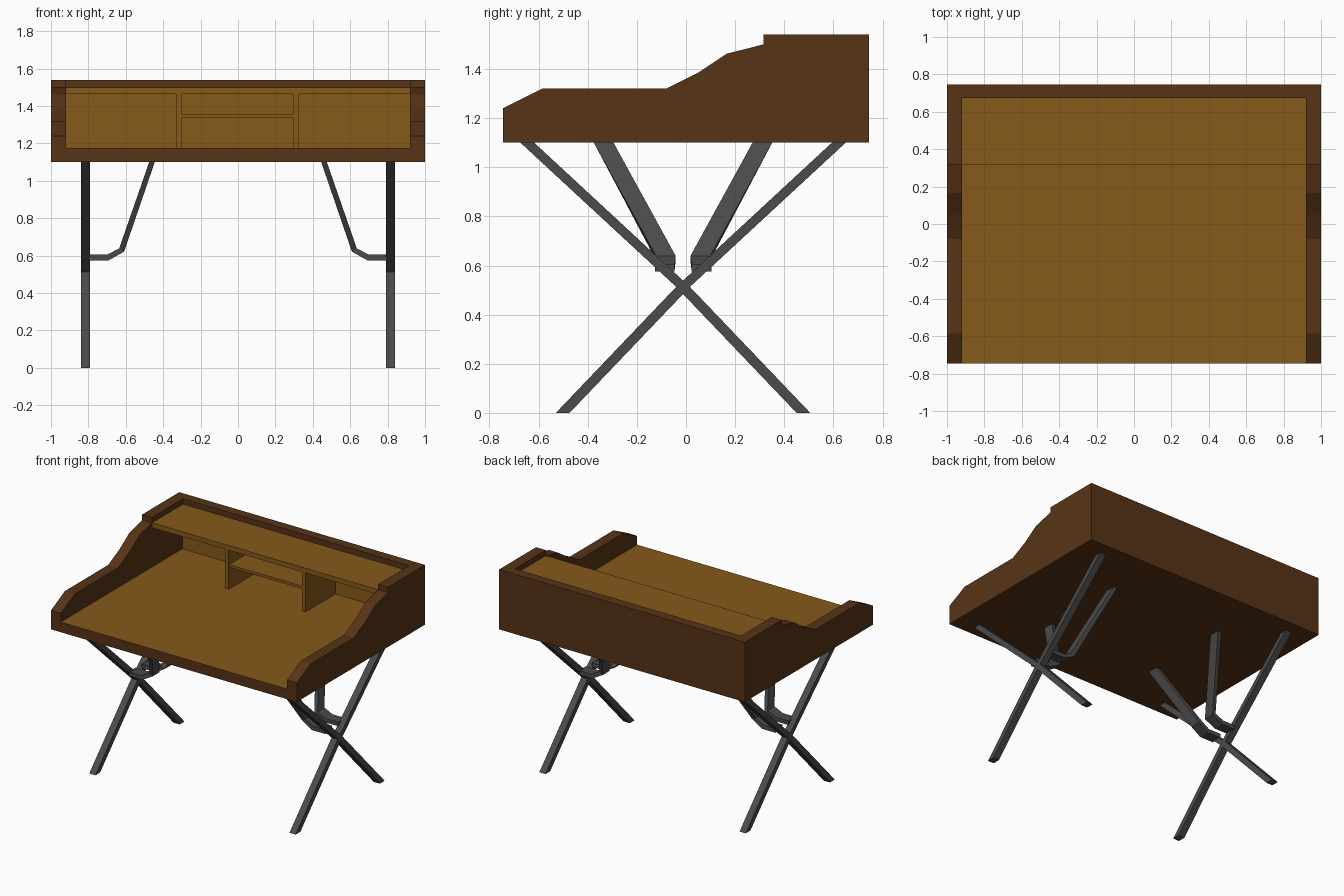
import bpy, bmesh
from mathutils import Vector

if "Cube" in bpy.data.objects:
    bpy.data.objects.remove(bpy.data.objects["Cube"])


def material(name, rgb):
    m = bpy.data.materials.new(name)
    m.diffuse_color = (*rgb, 1)
    m.use_nodes = True
    m.node_tree.nodes["Principled BSDF"].inputs["Base Color"].default_value = m.diffuse_color
    return m


DARK = material("dark_wood", (0.095, 0.034, 0.008))
LIGHT = material("light_wood", (0.235, 0.1, 0.01))
METAL = material("dark_metal", (0.07, 0.07, 0.072))


def sweep(name, rings, *mats):
    """Skin a list of equal closed rings and cap both ends."""
    bm = bmesh.new()
    vs = [[bm.verts.new(p) for p in ring] for ring in rings]
    n = len(rings[0])
    for a, b in zip(vs, vs[1:]):
        for i in range(n):
            j = (i + 1) % n
            bm.faces.new((a[i], a[j], b[j], b[i]))
    bm.faces.new(vs[0])
    bm.faces.new(vs[-1])
    bmesh.ops.recalc_face_normals(bm, faces=bm.faces)
    if len(mats) > 1:  # second material covers the upward faces
        bm.normal_update()
        for f in bm.faces:
            f.material_index = int(f.normal.z > 0.9)
    me = bpy.data.meshes.new(name)
    bm.to_mesh(me)
    bm.free()
    for m in mats:
        me.materials.append(m)
    ob = bpy.data.objects.new(name, me)
    bpy.context.collection.objects.link(ob)
    return ob


def prism(name, yz, x0, x1, *mats):
    return sweep(name, [[(x, y, z) for y, z in yz] for x in (x0, x1)], *mats)


def box(name, x0, x1, y0, y1, z0, z1, *mats):
    return prism(name, [(y0, z0), (y1, z0), (y1, z1), (y0, z1)], x0, x1, *mats)


# Desk case: tray with light writing surface, back board
box("desktop", -0.92, 0.92, -0.745, 0.675, 1.1, 1.175, DARK, LIGHT)
box("back_board", -0.92, 0.92, 0.675, 0.745, 1.1, 1.54, DARK)

# Cubby: top shelf, back lining, dividers, middle shelf
box("top_shelf", -0.92, 0.92, 0.315, 0.675, 1.465, 1.5, LIGHT)
box("cubby_lining", -0.92, 0.92, 0.667, 0.675, 1.175, 1.465, LIGHT)
box("middle_shelf", -0.3, 0.295, 0.325, 0.667, 1.335, 1.355, LIGHT)
for x, side in ((-0.315, "left"), (0.31, "right")):
    box(side + "_divider", x - 0.015, x + 0.015, 0.32, 0.667, 1.175, 1.465, LIGHT)

# Curved side panels
PROFILE = [(-0.745, 1.1), (-0.745, 1.24), (-0.585, 1.32), (-0.08, 1.32), (0.05, 1.385),
           (0.165, 1.462), (0.315, 1.5), (0.315, 1.54), (0.745, 1.54), (0.745, 1.1)]

YC = -0.012   # y of the leg crossing
HW = 0.028    # half width of a leg, measured along y
LEG = [(-0.49, 0), (0, 0.513), (0.634, 1.1)]

# Brace path in x, y, z and its half thickness offset in x, z
BRACE = [((0.80, 0.075, 0.59), (0, 0.015)), ((0.695, 0.075, 0.59), (0.004, 0.015)),
         ((0.622, 0.07, 0.63), (0.013, 0.009)), ((0.46, 0.323, 1.1), (0.015, 0))]

for sx, side in ((-1, "left"), (1, "right")):
    prism(side + "_side_panel", PROFILE, sx * 0.92, sx, DARK)
    for sy, end in ((-1, "front"), (1, "back")):
        # Kinked crossing leg
        pts = [(YC + sy * y - HW, z) for y, z in LEG]
        pts += [(YC + sy * y + HW, z) for y, z in reversed(LEG)]
        prism(f"{side}_{end}_leg", pts, sx * 0.79, sx * 0.84, METAL)
        # Bent flat-bar brace from leg to desk underside
        rings = []
        for (x, y, z), (ox, oz) in BRACE:
            rings.append([(sx * (x + a * ox), YC + sy * y + b * 0.04, z + a * oz)
                          for a, b in ((-1, -1), (-1, 1), (1, 1), (1, -1))])
        sweep(f"{side}_{end}_brace", rings, METAL)
